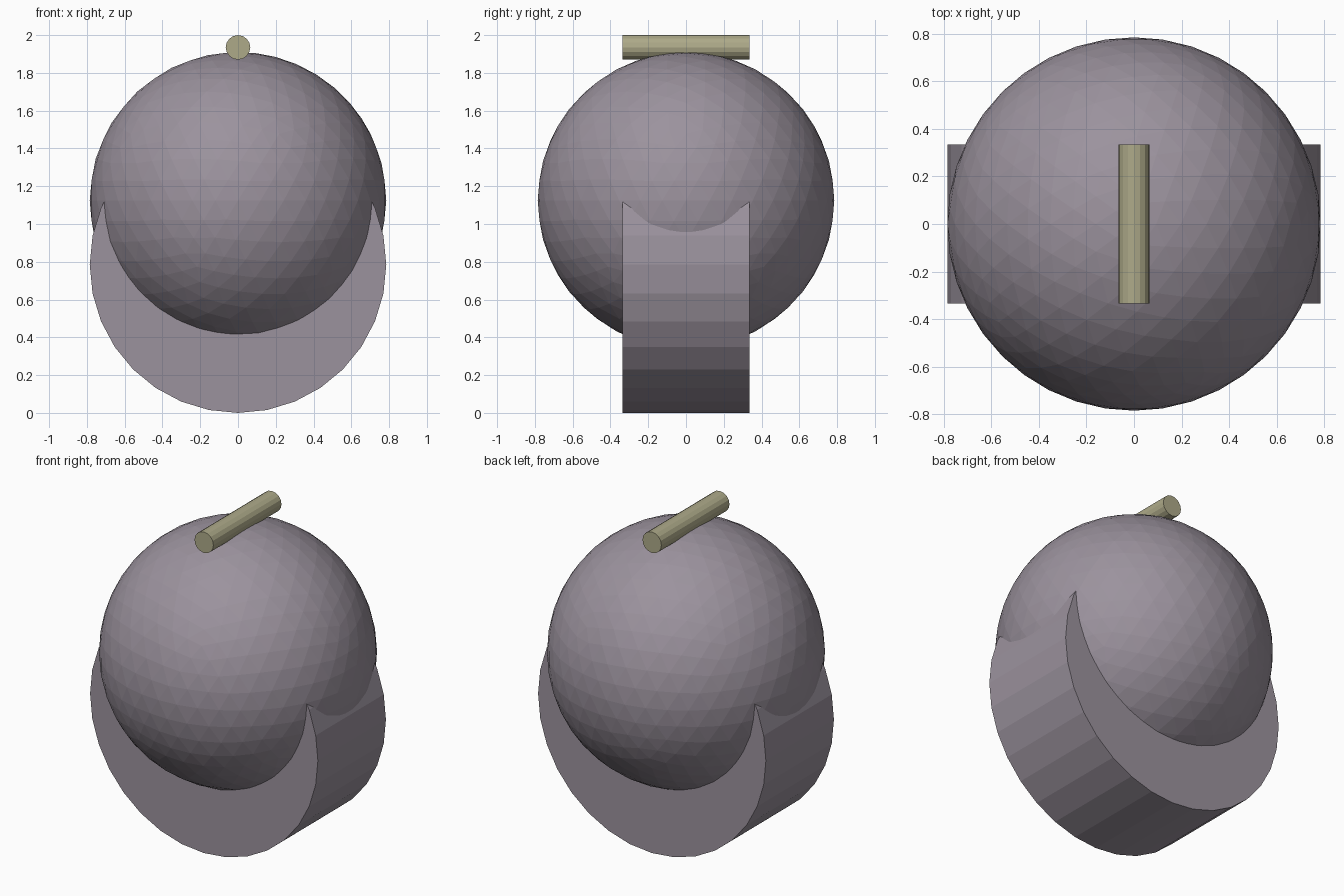
import bpy, math

if "Cube" in bpy.data.objects:
    bpy.data.objects.remove(bpy.data.objects["Cube"])

# Cylinder lying along the y axis
def y_cylinder(name, sides, radius, depth, z, mat):
    bpy.ops.mesh.primitive_cylinder_add(vertices=sides, radius=radius, depth=depth,
                                        location=(0, 0, z), rotation=(math.pi / 2, 0, 0))
    ob = bpy.context.object
    ob.name = name
    ob.data.materials.append(mat)

def material(name, color):
    m = bpy.data.materials.new(name)
    m.diffuse_color = (*color, 1)
    m.use_nodes = True
    m.node_tree.nodes["Principled BSDF"].inputs["Base Color"].default_value = m.diffuse_color
    return m

mauve = material("mauve", (0.33, 0.29, 0.34))
straw = material("straw", (0.42, 0.40, 0.25))

# Round main body
bpy.ops.mesh.primitive_ico_sphere_add(subdivisions=4, radius=0.785, location=(0, 0, 1.125))
body = bpy.context.object
body.name = "ball"
body.data.materials.append(mauve)

# Supporting drum and top rod
y_cylinder("drum", 32, 0.785, 0.67, 0.785, mauve)
y_cylinder("top_rod", 16, 0.065, 0.67, 1.935, straw)
